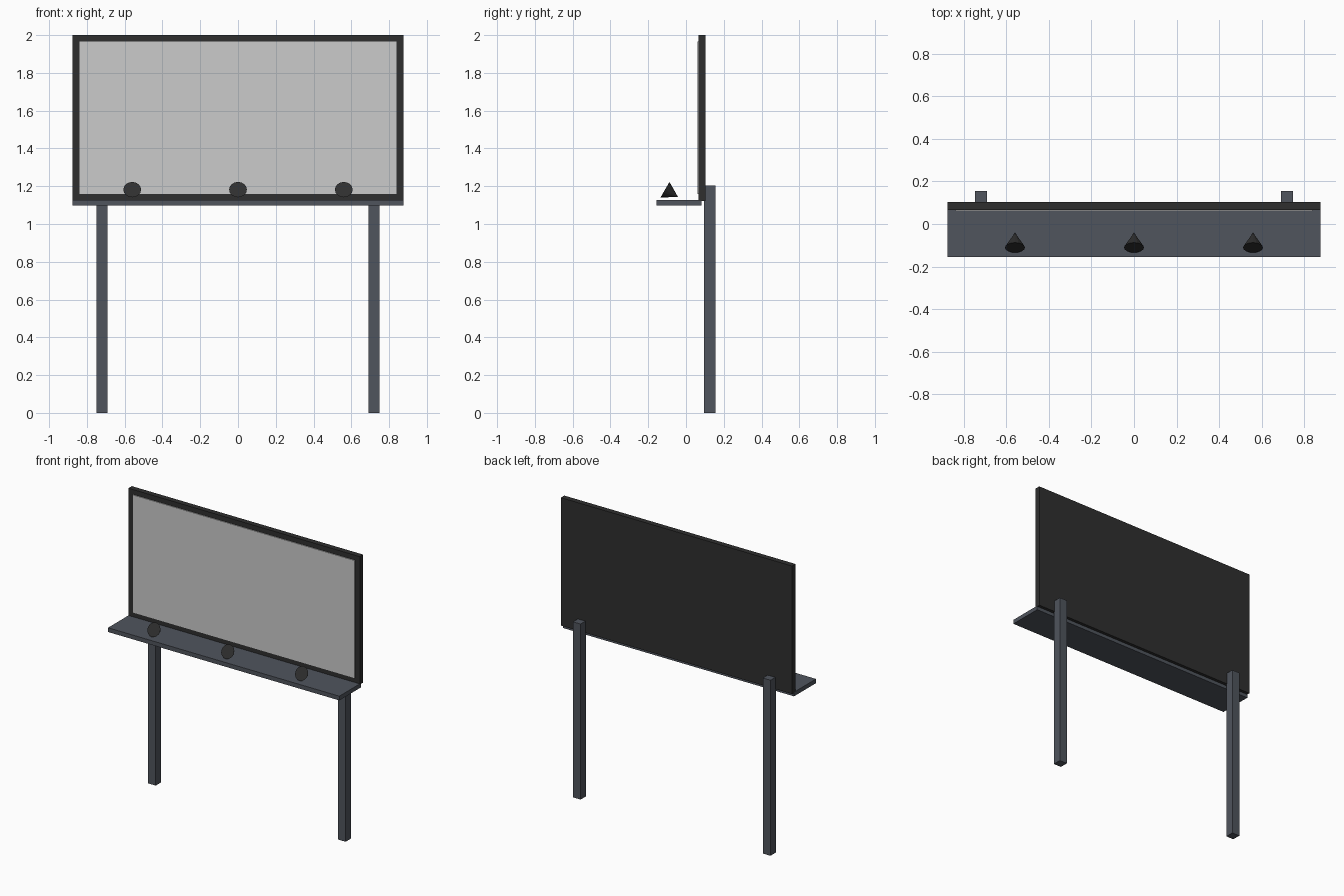
import bpy, math
from mathutils import Matrix, Vector

if "Cube" in bpy.data.objects:
    bpy.data.objects.remove(bpy.data.objects["Cube"])


def material(name, rgb):
    m = bpy.data.materials.new(name)
    m.diffuse_color = (*rgb, 1.0)
    m.use_nodes = True
    m.node_tree.nodes["Principled BSDF"].inputs["Base Color"].default_value = m.diffuse_color
    return m


steel = material("slate grey", (0.08, 0.09, 0.11))
black = material("charcoal", (0.028, 0.028, 0.028))
white = material("light grey", (0.60, 0.60, 0.60))


def box(name, lo, hi, mat):
    lo, hi = Vector(lo), Vector(hi)
    bpy.ops.mesh.primitive_cube_add(size=1)
    ob = bpy.context.object
    ob.name = name
    ob.data.transform(Matrix.Translation((lo + hi) / 2) @ Matrix.Diagonal((*(hi - lo), 1)))
    ob.data.materials.append(mat)
    return ob


# Board with a raised display panel
box("board_frame", (-0.877, 0.066, 1.123), (0.877, 0.103, 2.0), black)
box("display_panel", (-0.84, 0.06, 1.16), (0.84, 0.07, 1.966), white)

# Walkway shelf below the board
box("shelf", (-0.877, -0.155, 1.099), (0.877, 0.082, 1.128), steel)

# Two posts behind the board
for side, x in (("left", -0.72), ("right", 0.72)):
    box(side + "_post", (x - 0.029, 0.096, 0), (x + 0.029, 0.155, 1.203), steel)

# Three cone lamps, wide end facing forward and tilted up
for i, x in enumerate((-0.56, 0, 0.56)):
    bpy.ops.mesh.primitive_cone_add(vertices=16, radius1=0.047, radius2=0, depth=0.08)
    ob = bpy.context.object
    ob.name = "lamp_%d" % (i + 1)
    axis = Vector((0, math.cos(math.radians(30)), -0.5))
    turn = Matrix.Rotation(math.radians(-120), 4, 'X')
    ob.data.transform(Matrix.Translation(Vector((x, -0.111, 1.182)) + axis * 0.04) @ turn)
    ob.data.materials.append(black)
